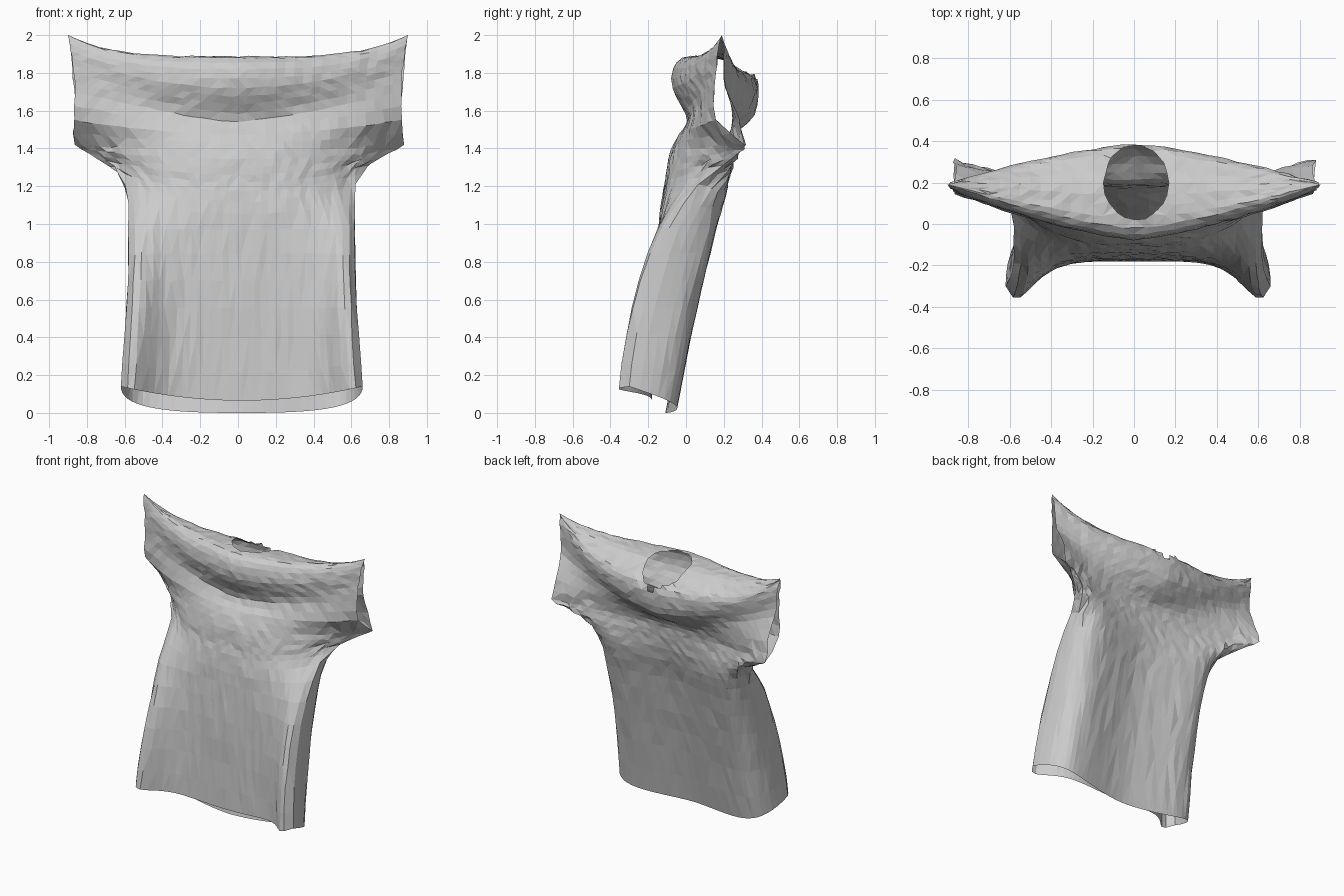
import bpy, bmesh, math, random
from mathutils import Vector

random.seed(4)
cube = bpy.data.objects.get("Cube")
if cube:
    bpy.data.objects.remove(cube)

# Cloth profile rows:
# centre y, z | edge x, y, z | y power, z power, side wrap, depth of side fold
front = [
    (-.18, .065, .64, -.30, .14, 4, 2, 0, -.10),
    (-.175, .40, .62, -.26, .42, 4, 2, 0, -.09),
    (-.165, .70, .605, -.19, .70, 4, 2, 0, -.07),
    (-.145, .97, .60, -.09, .98, 3.5, 2, 0, -.04),
    (-.13, 1.12, .615, .07, 1.21, 3, 2, 0, 0),
    (-.11, 1.22, .69, .20, 1.31, 2.8, 2, 0, 0),
    (-.10, 1.30, .79, .28, 1.37, 2.5, 2, 0, 0),
    (-.08, 1.39, .87, .31, 1.42, 2.3, 2, 0, 0),
    (-.04, 1.47, .87, .16, 1.55, 2, 1.6, 0, 0),
    (.01, 1.54, .865, .15, 1.70, 2, 1.3, 0, 0),
    (-.03, 1.63, .87, .16, 1.80, 1.7, 1.4, 0, 0),
    (-.07, 1.72, .88, .165, 1.88, 1.5, 2, 0, 0),
    (-.07, 1.82, .89, .175, 1.95, 1.4, 3, 0, 0),
]
shoulder = [(y, z, .9, .19, 2.0, 1.4, 4, 0, 0) for y, z in
            ((-.02, 1.88), (.08, 1.885), (.2, 1.87), (.31, 1.81), (.375, 1.77))]
cowl_back = [
    (.385, 1.68, .89, .20, 1.93, 1.4, 2.5, 0, 0),
    (.36, 1.58, .88, .20, 1.83, 1.4, 1.8, 0, 0),
    (.29, 1.50, .87, .21, 1.72, 1.5, 1.5, 0, 0),
    (.215, 1.45, .86, .28, 1.56, 1.8, 1.6, 0, 0),
]
# The lower back shares its side seam with the front
back_centre = [(-.11, 0), (-.03, .40), (.035, .70), (.095, .97),
               (.14, 1.12), (.165, 1.22), (.18, 1.31), (.19, 1.39)]
back_wrap = [1, 1, 1, 1, .8, .5, .2, 0]
lower_back = [c + f[2:5] + (2.6, 2.6, w, .11 * w)
              for c, f, w in zip(back_centre, front, back_wrap)]
rows = front + shoulder + cowl_back + lower_back[::-1]

STEPS, COLS = 2, 36


def smooth_rows(keys):
    """Catmull-Rom interpolation through the key rows."""
    out = []
    for i in range(len(keys) - 1):
        a, b, c, d = (keys[max(0, min(len(keys) - 1, i + k))] for k in (-1, 0, 1, 2))
        for n in range(STEPS):
            t = n / STEPS
            out.append([q + .5 * t * (r - p + t * (2*p - 5*q + 4*r - s + t * (3*(q - r) + s - p)))
                        for p, q, r, s in zip(a, b, c, d)])
    return out + [list(keys[-1])]


def cloth_point(row, s):
    cy, cz, ex, ey, ez, py, pz, wrap, fold = row
    m = abs(s)
    x = ex * ((1 - wrap) * s + wrap * math.sin(s * math.pi / 2))
    y = cy + (ey - cy) * m ** py
    # Front folds sit close to the seam, back folds are broad
    y += fold * math.sin(math.pi * m ** (6 if fold < 0 else 1.6))
    z = cz + (ez - cz) * m ** pz
    x += .02 * max(0, min(1, (1.4 - z) / .3))
    return Vector((x, y, z))


bm = bmesh.new()
grid = [[bm.verts.new(cloth_point(r, 2 * j / COLS - 1)) for j in range(COLS + 1)]
        for r in smooth_rows(rows)]
for lo, hi in zip(grid, grid[1:]):
    for j in range(COLS):
        bm.faces.new((lo[j], lo[j + 1], hi[j + 1], hi[j]))

# Join side seams, underarms and sleeve tips
edge_verts = [r[k] for r in grid for k in (0, -1)]
bmesh.ops.remove_doubles(bm, verts=edge_verts, dist=.02)
bmesh.ops.dissolve_degenerate(bm, dist=.0005, edges=bm.edges[:])

# Neck opening
NX, NY, RX, RY = .01, .2, .155, .18


def neck_ratio(p):
    return math.hypot((p.x - NX) / RX, (p.y - NY) / RY)


hole = [f for f in bm.faces if f.calc_center_median().z > 1.7
        and neck_ratio(f.calc_center_median()) < 1]
bmesh.ops.delete(bm, geom=hole, context='FACES')
for v in bm.verts:
    if v.is_boundary and v.co.z > 1.7 and abs(v.co.x) < .25:
        k = neck_ratio(v.co)
        v.co.x = NX + (v.co.x - NX) / k
        v.co.y = NY + (v.co.y - NY) / k

# Small cloth wrinkles, strongest around the underarms
for v in bm.verts:
    near_arm = abs(v.co.x) > .58 and 1.15 < v.co.z < 1.5
    amount = .01 if near_arm else .004
    if v.co.z < 1.95 and not (v.is_boundary and v.co.z < .2):
        v.co += Vector([random.uniform(-amount, amount) for _ in range(3)])

bmesh.ops.triangulate(bm, faces=bm.faces[:], quad_method='SHORT_EDGE')
bmesh.ops.recalc_face_normals(bm, faces=bm.faces[:])
mesh = bpy.data.meshes.new("shirt")
bm.to_mesh(mesh)
bm.free()

cloth = bpy.data.materials.new("grey cloth")
cloth.use_nodes = True
cloth.diffuse_color = (.6, .6, .6, 1)
cloth.node_tree.nodes["Principled BSDF"].inputs["Base Color"].default_value = (.6, .6, .6, 1)
mesh.materials.append(cloth)
shirt = bpy.data.objects.new("shirt", mesh)
bpy.context.collection.objects.link(shirt)
